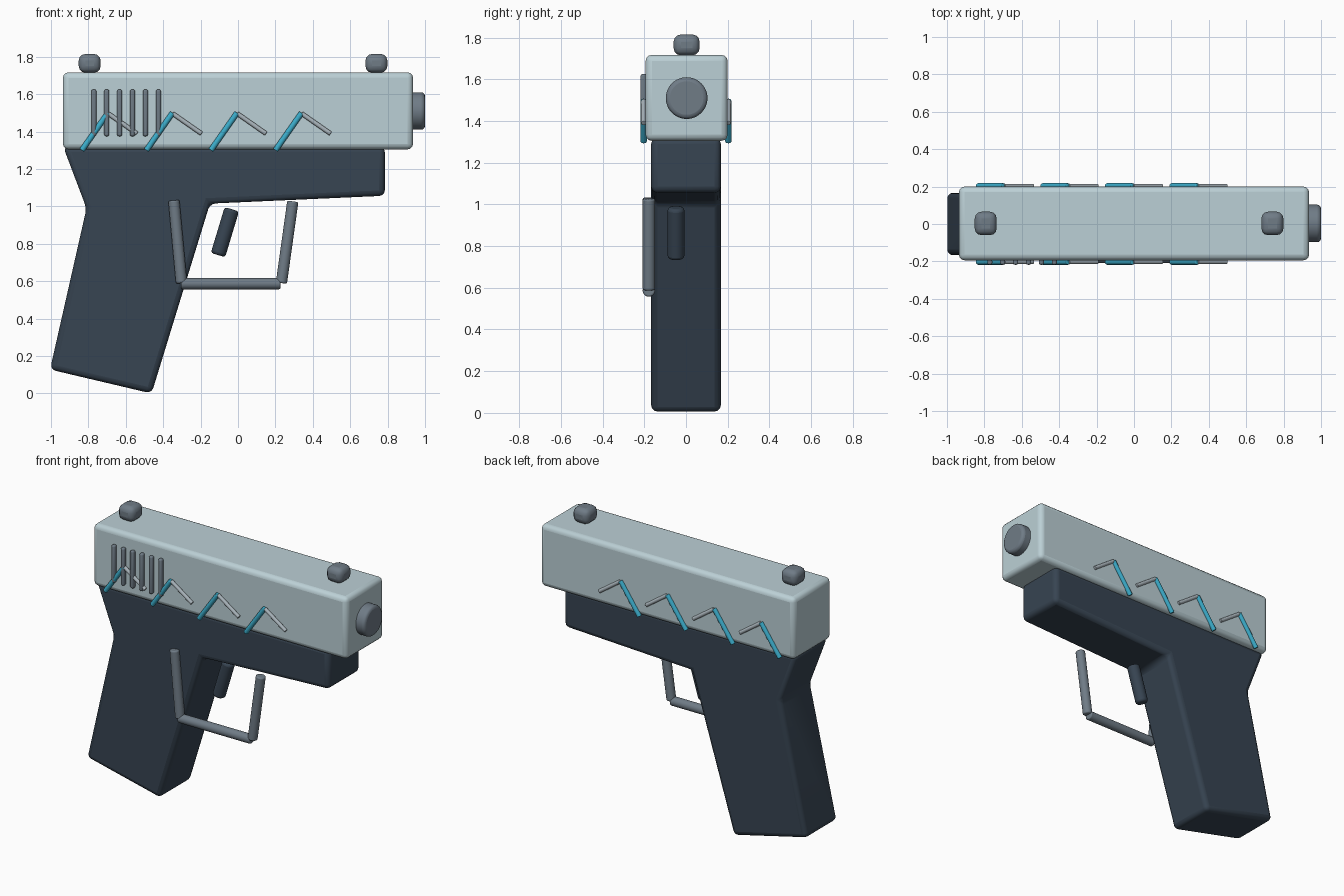
import bpy, bmesh, math
from mathutils import Vector

if "Cube" in bpy.data.objects:
    bpy.data.objects.remove(bpy.data.objects["Cube"])


def material(name, rgb):
    m = bpy.data.materials.new(name)
    m.diffuse_color = (*rgb, 1)
    m.use_nodes = True
    m.node_tree.nodes["Principled BSDF"].inputs["Base Color"].default_value = m.diffuse_color
    return m


PALE = material("pale_metal", (0.50, 0.63, 0.67))
DARK = material("dark_polymer", (0.038, 0.058, 0.084))
STEEL = material("steel", (0.16, 0.20, 0.24))
SILVER = material("silver", (0.40, 0.46, 0.50))
CYAN = material("cyan", (0.045, 0.42, 0.60))


def finish(name, bm, mat, bevel, segments=3):
    bmesh.ops.recalc_face_normals(bm, faces=bm.faces)
    me = bpy.data.meshes.new(name)
    bm.to_mesh(me)
    bm.free()
    me.materials.append(mat)
    ob = bpy.data.objects.new(name, me)
    bpy.context.collection.objects.link(ob)
    b = ob.modifiers.new("bevel", 'BEVEL')
    b.width, b.segments = bevel, segments
    b.limit_method = 'ANGLE'
    b.angle_limit = math.radians(30)
    bpy.ops.object.select_all(action='DESELECT')
    ob.select_set(True)
    bpy.context.view_layer.objects.active = ob
    bpy.ops.object.shade_smooth_by_angle(angle=math.radians(35))
    return ob


def box(name, centre, size, mat, bevel):
    bm = bmesh.new()
    bmesh.ops.create_cube(bm, size=1)
    bmesh.ops.scale(bm, vec=size, verts=bm.verts)
    bmesh.ops.translate(bm, vec=centre, verts=bm.verts)
    return finish(name, bm, mat, bevel)


def rod(name, p, q, radius, mat, bevel, sides=24):
    p, q = Vector(p), Vector(q)
    bm = bmesh.new()
    bmesh.ops.create_cone(bm, cap_ends=True, segments=sides, radius1=radius,
                          radius2=radius, depth=(q - p).length)
    turn = Vector((0, 0, 1)).rotation_difference(q - p).to_matrix()
    bmesh.ops.rotate(bm, cent=(0, 0, 0), matrix=turn, verts=bm.verts)
    bmesh.ops.translate(bm, vec=(p + q) / 2, verts=bm.verts)
    return finish(name, bm, mat, bevel)


# Slide
box("slide", (0, 0.003, 1.511), (1.872, 0.394, 0.412), PALE, 0.03)

# Frame and grip, one extruded profile
profile = [(-0.935, 1.32), (0.785, 1.32), (0.785, 1.057), (-0.15, 1.015),
           (-0.462, 0.0), (-1.005, 0.128), (-0.81, 0.99)]
bm = bmesh.new()
face = bm.faces.new([bm.verts.new((x, -0.167, z)) for x, z in profile])
side = bmesh.ops.extrude_face_region(bm, geom=[face])["geom"]
bmesh.ops.translate(bm, vec=(0, 0.334, 0),
                    verts=[g for g in side if isinstance(g, bmesh.types.BMVert)])
finish("frame_and_grip", bm, DARK, 0.03)

# Muzzle and sights
rod("muzzle", (0.90, 0.003, 1.51), (1.0, 0.003, 1.51), 0.1, STEEL, 0.02, 48)
for name, x in (("rear_sight", -0.793), ("front_sight", 0.74)):
    box(name, (x, 0.003, 1.765), (0.117, 0.125, 0.1), STEEL, 0.035)

# Grip ribs on the front side of the slide
for i in range(6):
    x = -0.771 + 0.069 * i
    box(f"slide_rib_{i + 1}", (x, -0.203, 1.5), (0.027, 0.03, 0.25), STEEL, 0.01)

# Chevron trims on both sides
for label, y in (("front", -0.203), ("back", 0.203)):
    for i in range(4):
        x = -0.765 + 0.345 * i
        rod(f"{label}_chevron_cyan_{i + 1}", (x - 0.07, y, 1.30), (x + 0.07, y, 1.50),
            0.015, CYAN, 0.004, 16)
        rod(f"{label}_chevron_silver_{i + 1}", (x + 0.07, y, 1.497), (x + 0.225, y, 1.389),
            0.012, SILVER, 0.003, 16)

# Trigger guard
GY = -0.178
rod("guard_rear", (-0.343, GY, 1.032), (-0.302, GY, 0.59), 0.03, STEEL, 0.008)
rod("guard_bottom", (-0.305, GY, 0.587), (0.227, GY, 0.587), 0.03, STEEL, 0.008)
rod("guard_front", (0.293, GY, 1.027), (0.232, GY, 0.59), 0.03, STEEL, 0.008)

# Trigger
rod("trigger", (-0.033, -0.048, 0.985), (-0.107, -0.048, 0.74), 0.04, DARK, 0.015)
